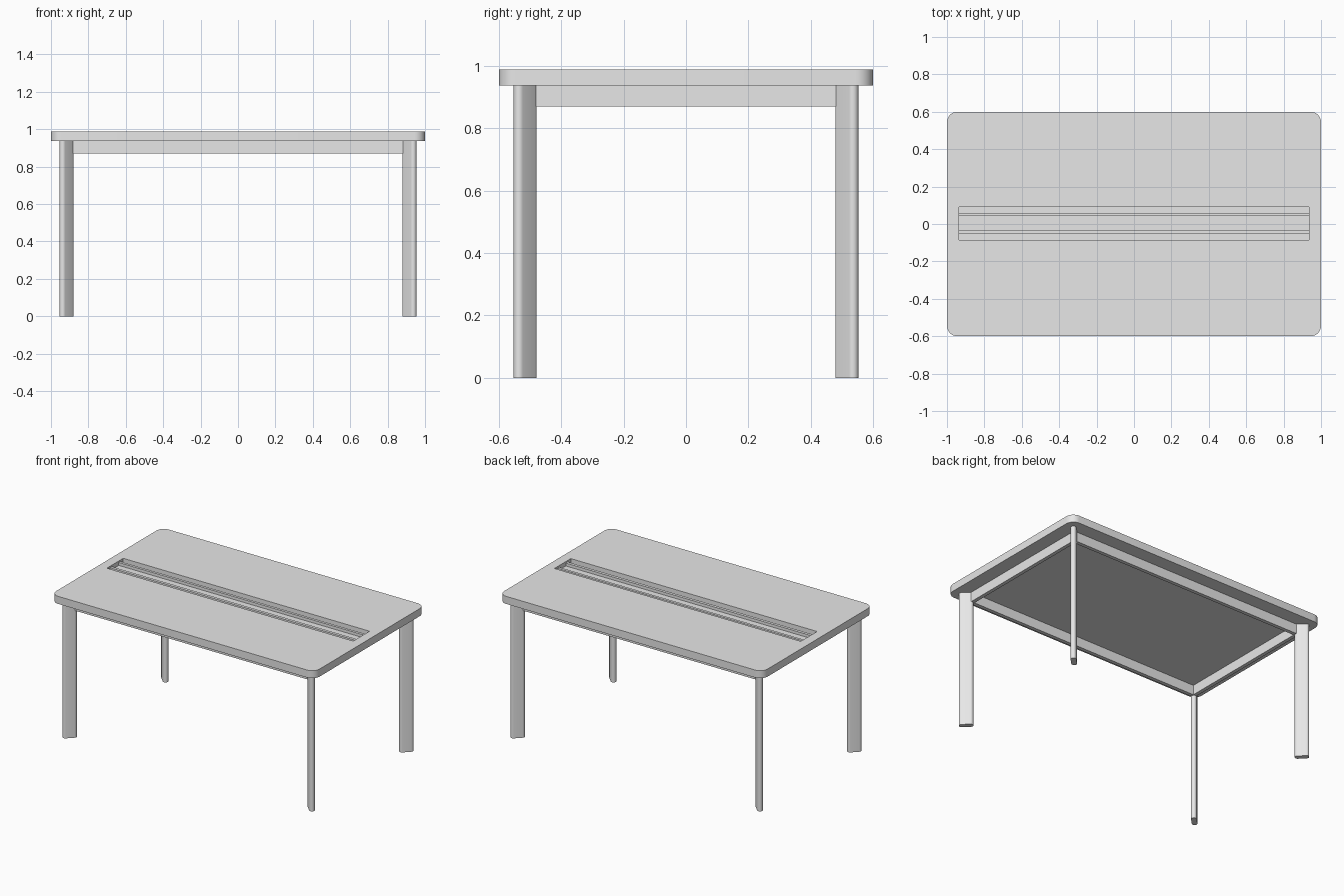
import bpy
import bmesh
from math import cos, sin, pi, radians

default = bpy.data.objects.get("Cube")
if default:
    bpy.data.objects.remove(default, do_unlink=True)

grey = bpy.data.materials.new("light grey")
grey.use_nodes = True
grey.diffuse_color = (0.8, 0.8, 0.8, 1)
grey.node_tree.nodes["Principled BSDF"].inputs["Base Color"].default_value = (0.8, 0.8, 0.8, 1)


def prism(name, outline, z0, z1):
    """Extrude a flat outline from z0 up to z1."""
    bm = bmesh.new()
    base = bm.faces.new([bm.verts.new((x, y, z0)) for x, y in outline])
    top = bmesh.ops.extrude_face_region(bm, geom=[base])["geom"]
    moved = [v for v in top if isinstance(v, bmesh.types.BMVert)]
    bmesh.ops.translate(bm, verts=moved, vec=(0, 0, z1 - z0))
    bmesh.ops.recalc_face_normals(bm, faces=bm.faces)
    mesh = bpy.data.meshes.new(name)
    bm.to_mesh(mesh)
    bm.free()
    mesh.materials.append(grey)
    obj = bpy.data.objects.new(name, mesh)
    bpy.context.collection.objects.link(obj)
    return obj


def box(name, x0, x1, y0, y1, z0, z1):
    return prism(name, [(x0, y0), (x1, y0), (x1, y1), (x0, y1)], z0, z1)


def activate(obj):
    bpy.ops.object.select_all(action="DESELECT")
    obj.select_set(True)
    bpy.context.view_layer.objects.active = obj


def smooth(obj):
    activate(obj)
    bpy.ops.object.shade_smooth_by_angle(angle=radians(30))


def arc(cx, cy, r, start, sweep, steps):
    return [(cx + r * cos(start + sweep * i / steps),
             cy + r * sin(start + sweep * i / steps)) for i in range(steps + 1)]


UNDER, TOP, APRON = 0.937, 0.989, 0.871

# Tabletop with rounded corners
R = 0.056
outline = []
for i, (sx, sy) in enumerate([(1, 1), (-1, 1), (-1, -1), (1, -1)]):
    outline += arc(sx * (1 - R), sy * (0.6 - R), R, i * pi / 2, pi / 2, 10)
tabletop = prism("tabletop", outline, UNDER, TOP)

# Long recess cut into the tabletop
FLOOR = TOP - 0.03
cutter = box("recess_cutter", -0.935, 0.935, -0.086, 0.091, FLOOR, TOP + 0.1)
cutter.hide_render = True
cut = tabletop.modifiers.new("recess", "BOOLEAN")
cut.operation = "DIFFERENCE"
cut.solver = "EXACT"
cut.object = cutter
activate(tabletop)
bpy.ops.object.modifier_apply(modifier=cut.name)
bpy.data.objects.remove(cutter, do_unlink=True)
smooth(tabletop)

# Two rails lying in the recess
for name, y0, y1 in (("front_rail", -0.052, -0.032), ("back_rail", 0.042, 0.06)):
    box(name, -0.935, 0.935, y0, y1, FLOOR - 0.002, TOP - 0.01)

# Apron frame under the top
AX, AY, T = 0.905, 0.505, 0.025
box("front_apron", -AX, AX, -AY, -AY + T, APRON, UNDER)
box("back_apron", -AX, AX, AY - T, AY, APRON, UNDER)
box("right_apron", -AX, -AX + T, -AY + T, AY - T, APRON, UNDER)
box("left_apron", AX - T, AX, -AY + T, AY - T, APRON, UNDER)

# Flat legs with round edges, set diagonally at the corners
LEG_R, SPAN = 0.0175, 0.039
for sx, side in ((-1, "right"), (1, "left")):
    for sy, end in ((-1, "front"), (1, "back")):
        ox, oy = 0.954 - LEG_R, 0.553 - LEG_R
        section = arc(ox, oy, LEG_R, -pi / 4, pi, 12)
        section += arc(ox - SPAN, oy - SPAN, LEG_R, 3 * pi / 4, pi, 12)
        section = [(sx * x, sy * y) for x, y in section]
        smooth(prism(f"{end}_{side}_leg", section, 0, UNDER))
